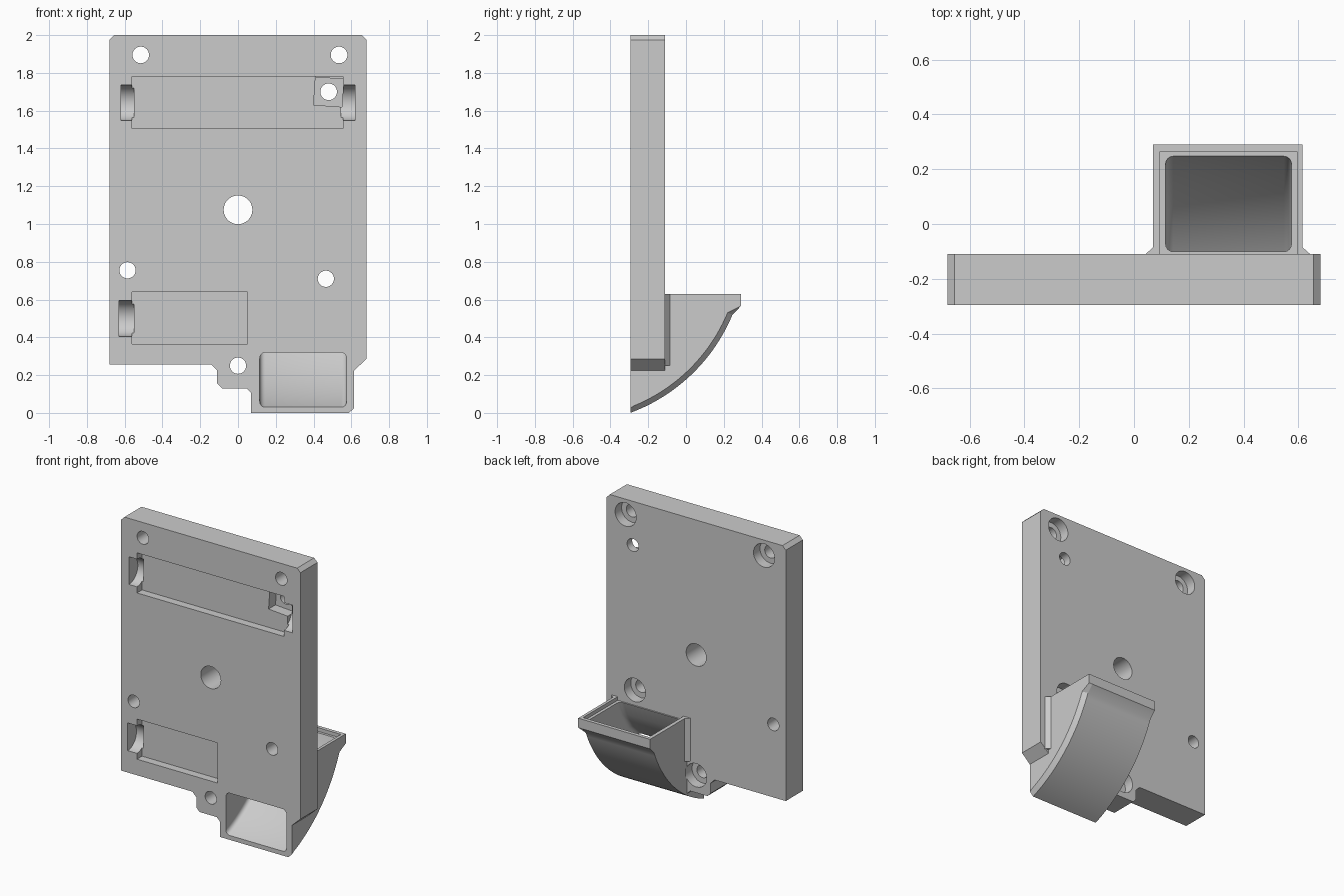
import bpy, bmesh, math
from mathutils import Vector

cube = bpy.data.objects.get("Cube")
if cube:
    bpy.data.objects.remove(cube, do_unlink=True)

grey = bpy.data.materials.new("light_grey")
grey.use_nodes = True
grey.diffuse_color = (0.6, 0.6, 0.6, 1)
grey.node_tree.nodes["Principled BSDF"].inputs["Base Color"].default_value = (0.6, 0.6, 0.6, 1)

FRONT, BACK = -0.295, -0.11      # plate faces
CY, CZ, R = -0.62, 0.88, 0.938   # chute arc centre and outer radius


def loft(name, loops, bevel=None):
    """Solid through equal-length loops, capped at both ends."""
    bm = bmesh.new()
    rings = [[bm.verts.new(p) for p in loop] for loop in loops]
    n = len(rings[0])
    for a, b in zip(rings, rings[1:]):
        for i in range(n):
            j = (i + 1) % n
            bm.faces.new((a[i], a[j], b[j], b[i]))
    caps = [bm.faces.new(rings[0]), bm.faces.new(rings[-1])]
    bmesh.ops.recalc_face_normals(bm, faces=bm.faces)
    if bevel:
        width, keep = bevel
        edges = [e for c in caps for e in c.edges if keep(e)]
        bmesh.ops.bevel(bm, geom=edges, offset=width, segments=4,
                        profile=0.5, affect='EDGES')
    mesh = bpy.data.meshes.new(name)
    bm.to_mesh(mesh)
    bm.free()
    mesh.materials.append(grey)
    obj = bpy.data.objects.new(name, mesh)
    bpy.context.collection.objects.link(obj)
    return obj


def slab_y(name, pts, y0, y1):
    return loft(name, [[(x, y, z) for x, z in pts] for y in (y0, y1)])


def slab_x(name, pts, x0, x1, bevel=None):
    return loft(name, [[(x, y, z) for y, z in pts] for x in (x0, x1)], bevel)


def slab_z(name, pts, z0, z1):
    return loft(name, [[(x, y, z) for x, y in pts] for z in (z0, z1)])


def rect(x0, x1, z0, z1):
    return [(x0, z0), (x1, z0), (x1, z1), (x0, z1)]


def circle(cx, cz, r, n=40):
    return [(cx + r * math.cos(math.tau * i / n), cz + r * math.sin(math.tau * i / n))
            for i in range(n)]


def arc(r, a0, a1, n=24):
    angles = [a0 + (a1 - a0) * i / n for i in range(n + 1)]
    return [(CY + r * math.cos(a), CZ + r * math.sin(a)) for a in angles]


def combine(target, tool, operation):
    mod = target.modifiers.new("combine", 'BOOLEAN')
    mod.operation, mod.solver, mod.object = operation, 'EXACT', tool
    bpy.context.view_layer.objects.active = target
    bpy.ops.object.modifier_apply(modifier=mod.name)
    bpy.data.objects.remove(tool, do_unlink=True)


# Main plate with chamfered corners and the small lower tab
plate = slab_y("mounting_plate", [
    (-0.68, 0.255), (-0.14, 0.255), (-0.11, 0.225), (-0.11, 0.155), (-0.085, 0.13),
    (0.045, 0.13), (0.07, 0.105), (0.1, 0.2), (0.6, 0.225), (0.615, 0.225),
    (0.68, 0.285), (0.68, 1.975), (0.655, 2), (-0.655, 2), (-0.68, 1.975)], FRONT, BACK)


# Curved chute body, chamfered along its outer side
def chute_section(x, inset):
    curve = [(max(y, FRONT), z) for y, z in arc(R - inset, -1.217, -0.394)]
    lip = [(0.29, 0.565), (0.29, 0.63), (-0.2, 0.63), (FRONT, 0.36)]
    return [(x, y, z) for y, z in curve + lip]


chute = loft("chute", [chute_section(0.07, 0), chute_section(0.588, 0),
                       chute_section(0.615, 0.028)])
combine(plate, chute, 'UNION')

# Small gussets where the chute meets the plate
for wall, side, low in ((0.615, 1, 0.25), (0.07, -1, 0.335)):
    outline = [(wall + side * dx, y) for dx, y in
               ((-0.015, -0.085), (0, -0.085), (0.028, BACK), (0.028, -0.12), (-0.015, -0.12))]
    combine(plate, slab_z("gusset", outline, low, 0.63), 'UNION')

cutters = []

# Chute passage from the front window to the open top, with rounded sides
passage = arc(R - 0.028, -1.29, -0.22) + [
    (-0.095, 0.69), (-0.095, 0.62), (-0.14, 0.51), (-0.21, 0.40), (-0.295, 0.32), (-0.37, 0.27)]


def not_on_open_end(e):
    a, b = (v.co for v in e.verts)
    top = min(a.z, b.z) > 0.66
    front = max(a.y, b.y) < -0.34
    return not (top or front)


cutters.append(slab_x("passage", passage, 0.115, 0.575, (0.028, not_on_open_end)))
cutters.append(slab_z("rim_recess", rect(0.095, 0.595, BACK, 0.265), 0.605, 0.7))

# Shallow front pockets
for x1, z0, z1 in ((0.555, 1.505, 1.78), (0.05, 0.365, 0.64)):
    cutters.append(slab_y("pocket", rect(-0.56, x1, z0, z1), FRONT - 0.1, FRONT + 0.055))

# Round-bottomed end slots
for x0, x1, z in ((-0.62, -0.55, 1.642), (0.545, 0.62, 1.642), (-0.63, -0.55, 0.5)):
    cutters.append(slab_x("end_slot", circle(FRONT, z, 0.095), x0, x1))

# Slightly turned square recess around the inner hole
turn = math.radians(-4)
square = [(0.48 + dx * math.cos(turn) - dz * math.sin(turn),
           1.70 + dx * math.sin(turn) + dz * math.cos(turn))
          for dx, dz in rect(-0.075, 0.075, -0.075, 0.072)]
cutters.append(slab_y("square_recess", square, FRONT - 0.1, FRONT + 0.13))

# Through holes: position, radius, whether counterbored at the back
for x, z, r, bored in ((-0.515, 1.895, 0.044, True), (0.535, 1.895, 0.044, True),
                       (0.48, 1.70, 0.044, False), (0, 1.075, 0.076, False),
                       (-0.585, 0.755, 0.043, False), (0.465, 0.71, 0.043, True),
                       (0, 0.25, 0.043, True)):
    cutters.append(slab_y("hole", circle(x, z, r), FRONT - 0.1, BACK + 0.01))
    if bored:
        cutters.append(slab_y("counterbore", circle(x, z, 0.08), BACK - 0.07, BACK + 0.01))

for cutter in cutters:
    combine(plate, cutter, 'DIFFERENCE')

bpy.ops.object.select_all(action='DESELECT')
plate.select_set(True)
bpy.context.view_layer.objects.active = plate
bpy.ops.object.shade_smooth_by_angle(angle=math.radians(25))
